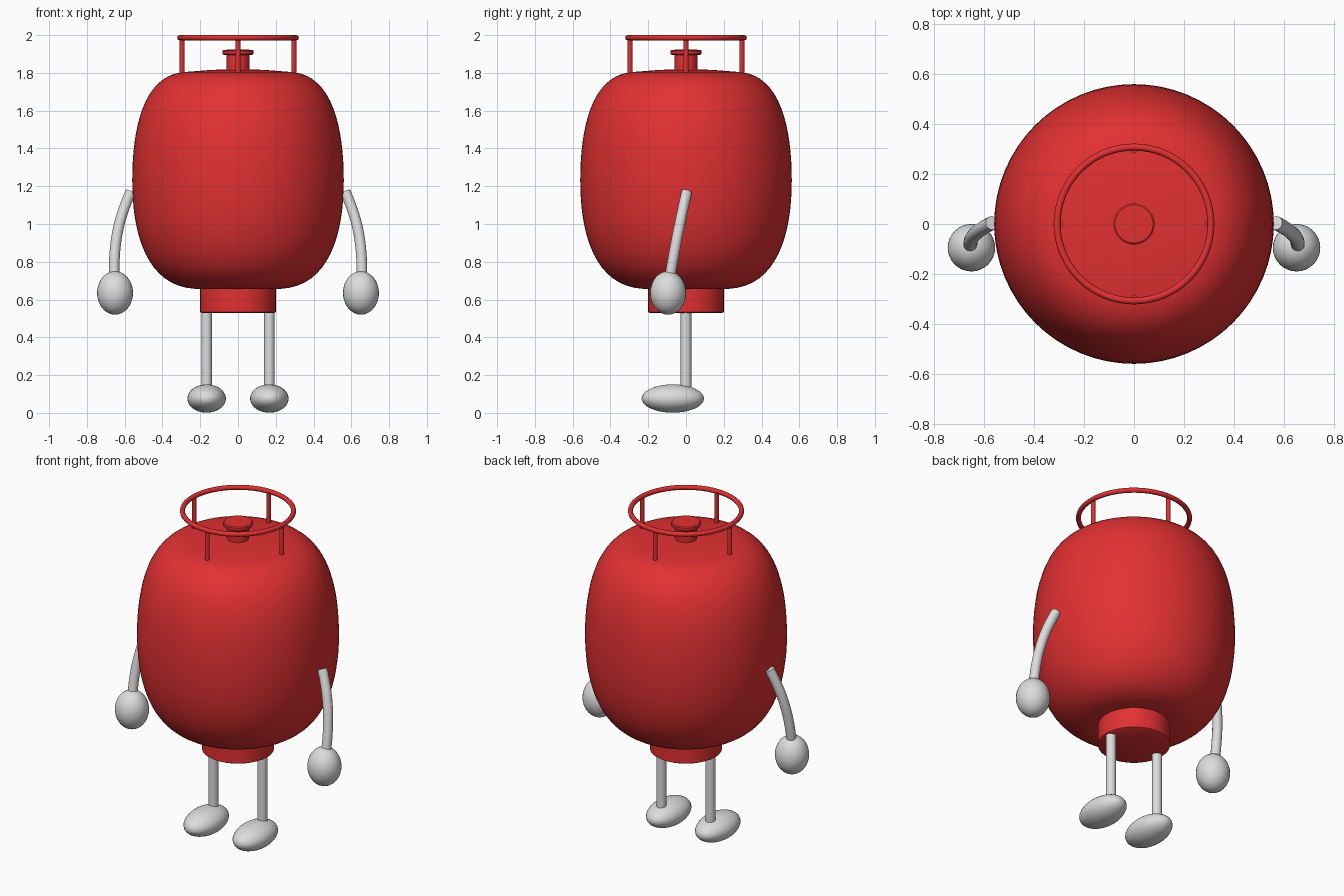
import bpy, math
from mathutils import Vector

if "Cube" in bpy.data.objects:
    bpy.data.objects.remove(bpy.data.objects["Cube"])


def material(name, rgb):
    m = bpy.data.materials.new(name)
    m.diffuse_color = (*rgb, 1)
    m.use_nodes = True
    m.node_tree.nodes["Principled BSDF"].inputs["Base Color"].default_value = m.diffuse_color
    return m


RED = material("red paint", (0.76, 0.03, 0.032))
GREY = material("light grey", (0.72, 0.72, 0.72))


def finish(name, mat):
    o = bpy.context.object
    o.name = name
    o.data.materials.append(mat)
    bpy.ops.object.shade_smooth_by_angle(angle=math.radians(35))
    return o


def bezier(a, b, c, d, n):
    a, b, c, d = map(Vector, (a, b, c, d))
    pts = []
    for i in range(n + 1):
        t = i / n
        s = 1 - t
        pts.append(a * s**3 + b * (3 * s * s * t) + c * (3 * s * t * t) + d * t**3)
    return pts


def mesh_object(name, verts, faces, mat):
    me = bpy.data.meshes.new(name)
    me.from_pydata(verts, [], faces)
    o = bpy.data.objects.new(name, me)
    bpy.context.collection.objects.link(o)
    bpy.ops.object.select_all(action='DESELECT')
    o.select_set(True)
    bpy.context.view_layer.objects.active = o
    return finish(name, mat)


def skin(rings, seg):
    """Quads between successive rings, plus an end cap on both sides."""
    verts = [v for r in rings for v in r]
    faces = [tuple(reversed(range(seg)))]
    for i in range(len(rings) - 1):
        for j in range(seg):
            k = (j + 1) % seg
            faces.append((i * seg + j, i * seg + k, (i + 1) * seg + k, (i + 1) * seg + j))
    last = (len(rings) - 1) * seg
    faces.append(tuple(range(last, last + seg)))
    return verts, faces


def lathe(name, profile, mat, seg=64):
    """Spin (radius, height) pairs, listed bottom to top, around z."""
    angles = [2 * math.pi * j / seg for j in range(seg)]
    rings = [[(r * math.cos(a), r * math.sin(a), z) for a in angles] for r, z in profile]
    return mesh_object(name, *skin(rings, seg), mat)


def tube(name, path, radius, mat, seg=16):
    """Round tube swept along a path."""
    rings = []
    for i, p in enumerate(path):
        d = (path[min(i + 1, len(path) - 1)] - path[max(i - 1, 0)]).normalized()
        u = Vector((0, 1, 0)).cross(d).normalized()
        v = d.cross(u)
        rings.append([p + (u * math.cos(a) + v * math.sin(a)) * radius
                      for a in (2 * math.pi * j / seg for j in range(seg))])
    return mesh_object(name, *skin(rings, seg), mat)


def cylinder(name, x, y, z0, z1, r, mat, seg=24):
    bpy.ops.mesh.primitive_cylinder_add(vertices=seg, radius=r, depth=z1 - z0,
                                        location=(x, y, (z0 + z1) / 2))
    return finish(name, mat)


def ellipsoid(name, loc, size, mat):
    bpy.ops.mesh.primitive_uv_sphere_add(segments=32, ring_count=20, radius=1, location=loc)
    bpy.context.object.scale = size
    bpy.ops.object.transform_apply(location=False, rotation=False, scale=True)
    return finish(name, mat)


# Tank body: rounded shoulders around a nearly flat top and bottom
lower = bezier((0.23, 0.657), (0.48, 0.672), (0.56, 0.94), (0.56, 1.23), 16)
upper = bezier((0.56, 1.23), (0.56, 1.51), (0.50, 1.785), (0.29, 1.804), 16)
profile = [tuple(p) for p in lower + upper[1:]]
lathe("tank_body", [(0.02, 0.655)] + profile + [(0.14, 1.816), (0.02, 1.819)], RED)

# Base collar under the tank
lathe("base_collar", [(0.19, 0.528), (0.2, 0.534), (0.2, 0.69)], RED)

# Valve stem with its round cap
lathe("valve_stem", [(0.06, 1.80), (0.06, 1.90)], RED, 32)
lathe("valve_cap", [(0.076, 1.896), (0.082, 1.901), (0.082, 1.917), (0.076, 1.922),
                    (0.02, 1.924)], RED, 40)

# Carrying ring on four posts
bpy.ops.mesh.primitive_torus_add(major_radius=0.308, minor_radius=0.014, major_segments=64,
                                 minor_segments=12, location=(0, 0, 1.986))
finish("handle_ring", RED)
for i in range(4):
    a = i * math.pi / 2
    cylinder("handle_post", 0.296 * math.cos(a), 0.296 * math.sin(a), 1.78, 1.985, 0.013, RED, 16)

# Limbs, one set per side
for s, side in ((1, "left"), (-1, "right")):
    arm = bezier((s * 0.568, 0.004, 1.17), (s * 0.635, -0.03, 1.02),
                 (s * 0.66, -0.055, 0.90), (s * 0.655, -0.088, 0.70), 14)
    tube(side + "_arm", arm, 0.028, GREY)
    ellipsoid(side + "_hand", (s * 0.651, -0.095, 0.635), (0.095, 0.095, 0.115), GREY)
    cylinder(side + "_leg", s * 0.166, 0, 0.09, 0.55, 0.028, GREY)
    ellipsoid(side + "_foot", (s * 0.166, -0.07, 0.076), (0.102, 0.165, 0.075), GREY)
